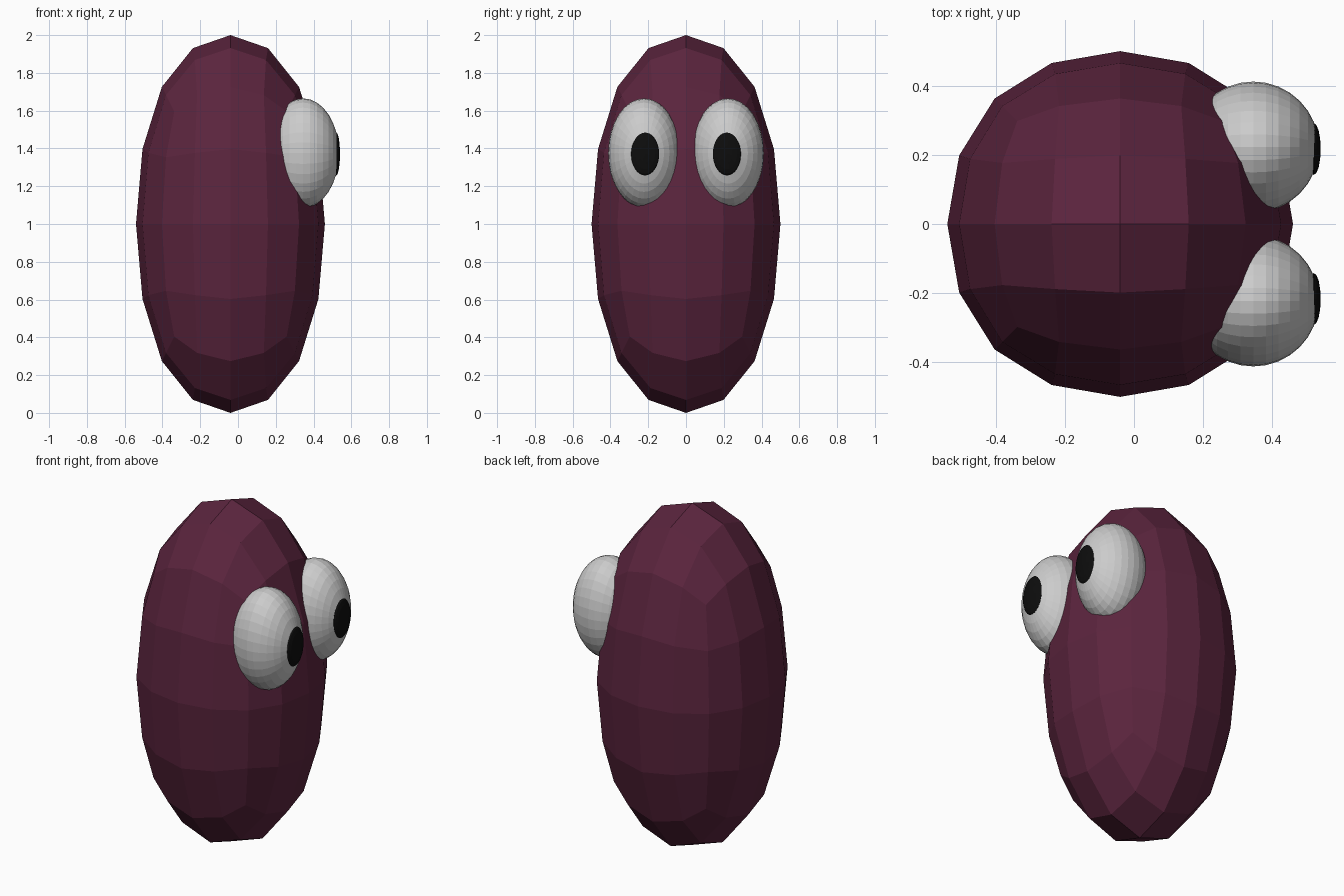
import bpy
from math import pi
from mathutils import Matrix, Vector

if "Cube" in bpy.data.objects:
    bpy.data.objects.remove(bpy.data.objects["Cube"])


def material(name, rgb):
    m = bpy.data.materials.new(name)
    m.diffuse_color = (*rgb, 1)
    m.use_nodes = True
    m.node_tree.nodes["Principled BSDF"].inputs["Base Color"].default_value = m.diffuse_color
    return m


def ellipsoid(name, centre, radii, segments=32, rings=16, mat=None):
    # poles point along x, the direction the eyes look
    bpy.ops.mesh.primitive_uv_sphere_add(segments=segments, ring_count=rings, radius=1)
    ob = bpy.context.object
    ob.name = name
    ob.data.transform(Matrix.Rotation(pi / 2, 4, 'Y'))
    ob.data.transform(Matrix.Diagonal((*radii, 1)))
    ob.location = centre
    if mat:
        ob.data.materials.append(mat)
    return ob


maroon = material("maroon", (0.105, 0.018, 0.048))
black = material("black", (0.004, 0.004, 0.004))

# Body: cube rounded by two subdivision levels, stretched to a tall bean
bpy.ops.mesh.primitive_cube_add(size=2)
body = bpy.context.object
body.name = "body"
mod = body.modifiers.new("round", 'SUBSURF')
mod.levels = mod.render_levels = 2
bpy.ops.object.modifier_apply(modifier=mod.name)
reach = max(v.co.z for v in body.data.vertices)
body.data.transform(Matrix.Diagonal((0.5 / reach, 0.5 / reach, 1 / reach, 1)))
body.location = (-0.04, 0, 1)
bpy.ops.object.shade_flat()
body.data.materials.append(maroon)

# Eyes with pupils, mirrored across y
for side, label in ((-1, "near"), (1, "far")):
    ellipsoid(f"{label}_eye", Vector((0.345, side * 0.222, 1.375)), (0.19, 0.19, 0.29))
    ellipsoid(f"{label}_pupil", Vector((0.52, side * 0.217, 1.371)), (0.02, 0.075, 0.114),
              rings=8, mat=black)
